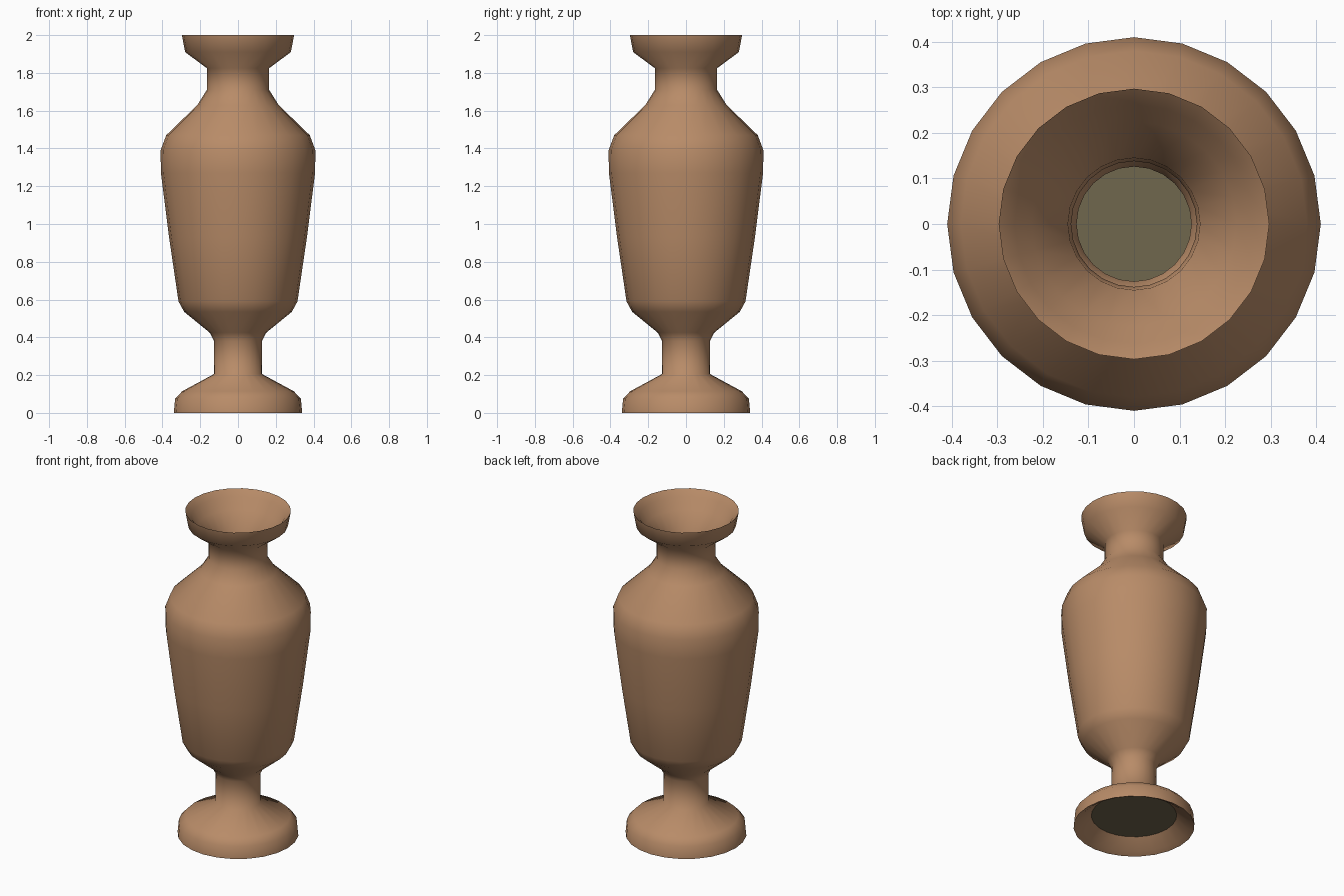
import bpy, bmesh, math

if "Cube" in bpy.data.objects:
    bpy.data.objects.remove(bpy.data.objects["Cube"])

def material(name, rgb):
    m = bpy.data.materials.new(name)
    m.diffuse_color = (*rgb, 1)
    m.use_nodes = True
    m.node_tree.nodes["Principled BSDF"].inputs["Base Color"].default_value = m.diffuse_color
    return m

clay = material("brown_clay", (0.48, 0.26, 0.138))
olive = material("dark_olive", (0.16, 0.135, 0.076))

def finish(bm, name, mat, angle):
    me = bpy.data.meshes.new(name)
    bm.to_mesh(me)
    bm.free()
    me.materials.append(mat)
    ob = bpy.data.objects.new(name, me)
    bpy.context.collection.objects.link(ob)
    bpy.ops.object.select_all(action='DESELECT')
    ob.select_set(True)
    bpy.context.view_layer.objects.active = ob
    bpy.ops.object.shade_smooth_by_angle(angle=math.radians(angle))
    return ob

def ring(bm, r, z, n):
    return [bm.verts.new((r * math.cos(2 * math.pi * i / n),
                          r * math.sin(2 * math.pi * i / n), z)) for i in range(n)]

def lathe(name, profile, mat, n=24):
    bm = bmesh.new()
    rings = [ring(bm, r, z, n) for r, z in profile]
    for a, b in zip(rings, rings[1:]):
        for i in range(n):
            j = (i + 1) % n
            bm.faces.new((a[i], a[j], b[j], b[i]))
    return finish(bm, name, mat, 65)

# Vase wall: foot recess, foot, stem, body, neck, lip and inside of neck
lathe("vase_body", [
    (0.24, 0.07), (0.31, 0.015), (0.34, 0.0), (0.333, 0.075), (0.295, 0.115),
    (0.128, 0.205), (0.126, 0.38), (0.15, 0.425), (0.285, 0.535), (0.315, 0.59),
    (0.365, 0.93), (0.408, 1.27), (0.41, 1.39), (0.38, 1.47), (0.215, 1.63),
    (0.165, 1.71), (0.165, 1.825), (0.28, 1.91), (0.297, 2.0),
    (0.262, 1.965), (0.225, 1.90), (0.145, 1.82), (0.138, 1.66)], clay)

# Dark plate closing the foot, also seen down through the neck
bm = bmesh.new()
bm.faces.new(list(reversed(ring(bm, 0.24, 0.07, 24))))
bm.faces.new(ring(bm, 0.24, 0.075, 24))
finish(bm, "base_plate", olive, 30)
